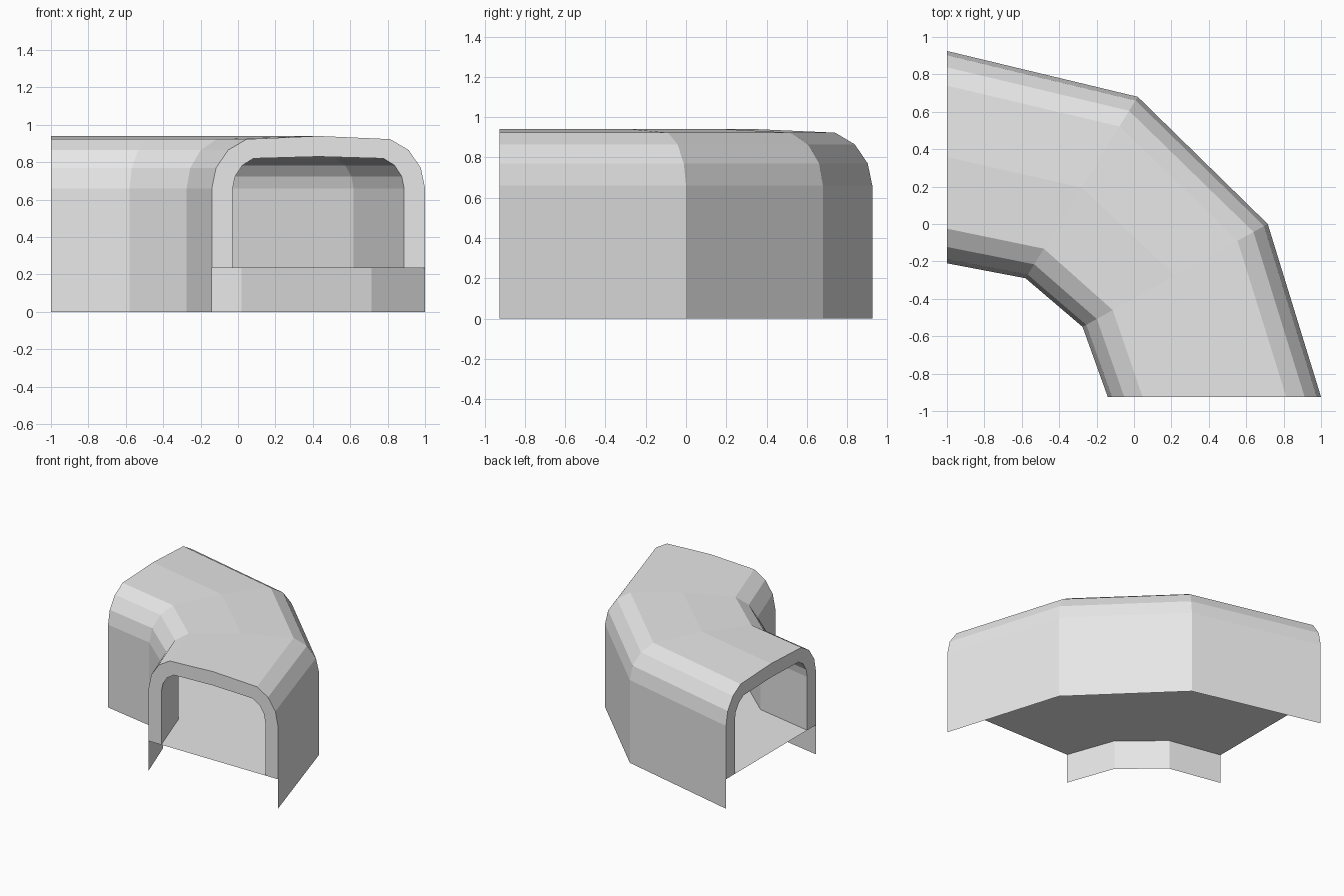
import bpy
import bmesh
from mathutils import Vector

cube = bpy.data.objects.get("Cube")
if cube:
    bpy.data.objects.remove(cube, do_unlink=True)

grey = bpy.data.materials.new("light_grey")
grey.use_nodes = True
grey.diffuse_color = (0.8, 0.8, 0.8, 1)
grey.node_tree.nodes["Principled BSDF"].inputs["Base Color"].default_value = (0.8, 0.8, 0.8, 1)

# Plan of the bend: matching corners on the inside and outside of the curve
INSIDE = [(-1, -0.21), (-0.58, -0.29), (-0.275, -0.55), (-0.14, -0.925)]
OUTSIDE = [(-1, 0.925), (0.02, 0.68), (0.715, 0.0), (1, -0.925)]
FLOOR = 0.235


def sweep(name, section, closed=False, cap=False):
    """Carry a (fraction across, height) section along the bend."""
    bm = bmesh.new()
    rows = []
    for a, b in zip(INSIDE, OUTSIDE):
        row = []
        for t, z in section:
            p = Vector(a).lerp(Vector(b), t)
            row.append(bm.verts.new((p.x, p.y, z)))
        rows.append(row)
    n = len(section)
    for a, b in zip(rows, rows[1:]):
        for i in range(n if closed else n - 1):
            j = (i + 1) % n
            bm.faces.new((a[i], a[j], b[j], b[i]))
    if cap:
        # Arch-shaped ends, one quad per pair of outer and inner points
        for row in (rows[0], rows[-1]):
            for i in range(n // 2 - 1):
                bm.faces.new((row[i], row[i + 1], row[n - 2 - i], row[n - 1 - i]))
        bmesh.ops.recalc_face_normals(bm, faces=bm.faces)
    mesh = bpy.data.meshes.new(name)
    bm.to_mesh(mesh)
    bm.free()
    mesh.materials.append(grey)
    obj = bpy.data.objects.new(name, mesh)
    bpy.context.collection.objects.link(obj)
    return obj


def arch(half, crown):
    """Mirror half an arch about its crown."""
    return half + [(0.5, crown)] + [(1 - t, z) for t, z in reversed(half)]


# Tunnel shell: outer arch joined to a smaller inner arch
outer = arch([(0, FLOOR), (0, 0.66), (0.02, 0.77), (0.077, 0.865), (0.163, 0.923)], 0.94)
inner = arch([(0.098, FLOOR), (0.098, 0.66), (0.109, 0.723), (0.143, 0.783), (0.195, 0.82)], 0.83)
sweep("tunnel_shell", outer + inner[::-1], closed=True, cap=True)

# Floor sheet between the feet of the shell
sweep("floor", [(0.902, FLOOR), (0.098, FLOOR)])

# Thin skirts below the floor
sweep("outer_skirt", [(1, 0), (1, FLOOR)])
sweep("inner_skirt", [(0, FLOOR), (0, 0)])
